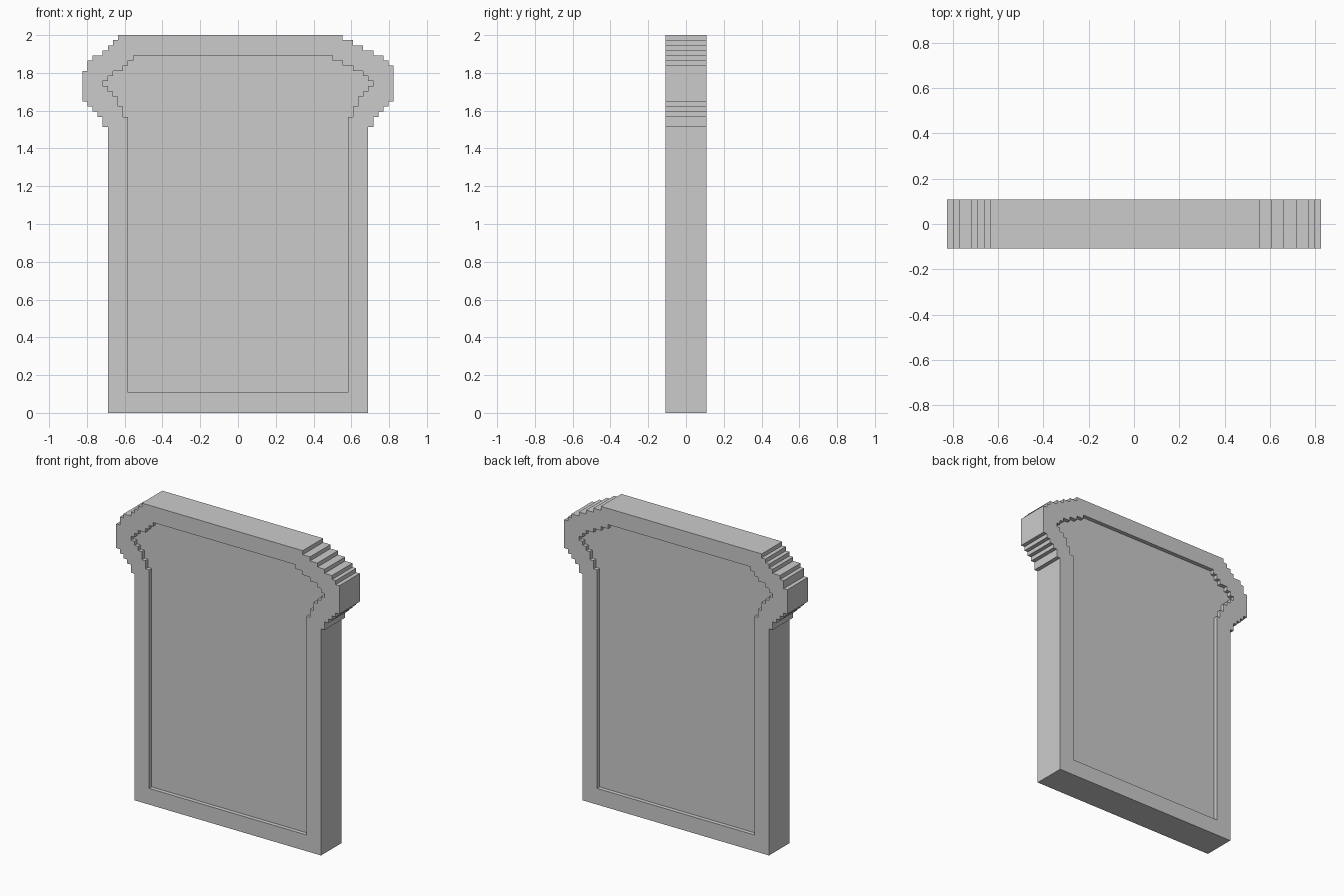
import bpy, bmesh

if "Cube" in bpy.data.objects:
    bpy.data.objects.remove(bpy.data.objects["Cube"])

U = 2 / 74          # one step of the blocky outline
W = 61              # full width in steps

# Stepped rows from bottom to top: (top height, left edge, right edge), in steps
CRUST = [(56, 5, 56), (58, 4, 57), (59, 3, 58), (60, 2, 59), (61, 1, 60),
         (67, 0, 61), (68, 1, 61), (69, 1, 60), (70, 2, 59), (71, 4, 57),
         (72, 5, 55), (73, 6, 53), (74, 7, 51)]
CRUMB = [(58, 9, 52), (60, 8, 53), (62, 7, 54), (63, 6, 55), (64, 5, 56),
         (65, 4, 57), (66, 5, 56), (67, 6, 55), (68, 8, 53), (69, 9, 51),
         (70, 10, 49)]


def outline(rows, base):
    """Turn rows into a closed stair-step outline."""
    left, right, z = [], [], base
    for top, l, r in rows:
        for side, x in ((left, l), (right, r)):
            if len(side) > 1 and side[-1][0] == x:
                side[-1] = (x, top)
            else:
                side += [(x, z), (x, top)]
        z = top
    return right + left[::-1]


def slab(name, points, y0, y1):
    """Extrude an outline between two depths."""
    bm = bmesh.new()
    verts = [bm.verts.new(((x - W / 2) * U, y0 * U, z * U)) for x, z in points]
    face = bm.faces.new(verts)
    ext = bmesh.ops.extrude_face_region(bm, geom=[face])["geom"]
    moved = [v for v in ext if isinstance(v, bmesh.types.BMVert)]
    bmesh.ops.translate(bm, verts=moved, vec=(0, (y1 - y0) * U, 0))
    bmesh.ops.recalc_face_normals(bm, faces=bm.faces)
    mesh = bpy.data.meshes.new(name)
    bm.to_mesh(mesh)
    bm.free()
    obj = bpy.data.objects.new(name, mesh)
    bpy.context.collection.objects.link(obj)
    return obj


# Slice with its crust outline
bread = slab("bread_slice", outline(CRUST, 0), -4, 4)

# Shallow crumb recess on front and back
for name, y0, y1 in (("front_recess_cutter", -6, -3), ("back_recess_cutter", 3, 6)):
    cutter = slab(name, outline(CRUMB, 4), y0, y1)
    cutter.hide_render = True
    cutter.hide_viewport = True
    mod = bread.modifiers.new(name, 'BOOLEAN')
    mod.operation = 'DIFFERENCE'
    mod.solver = 'EXACT'
    mod.object = cutter
